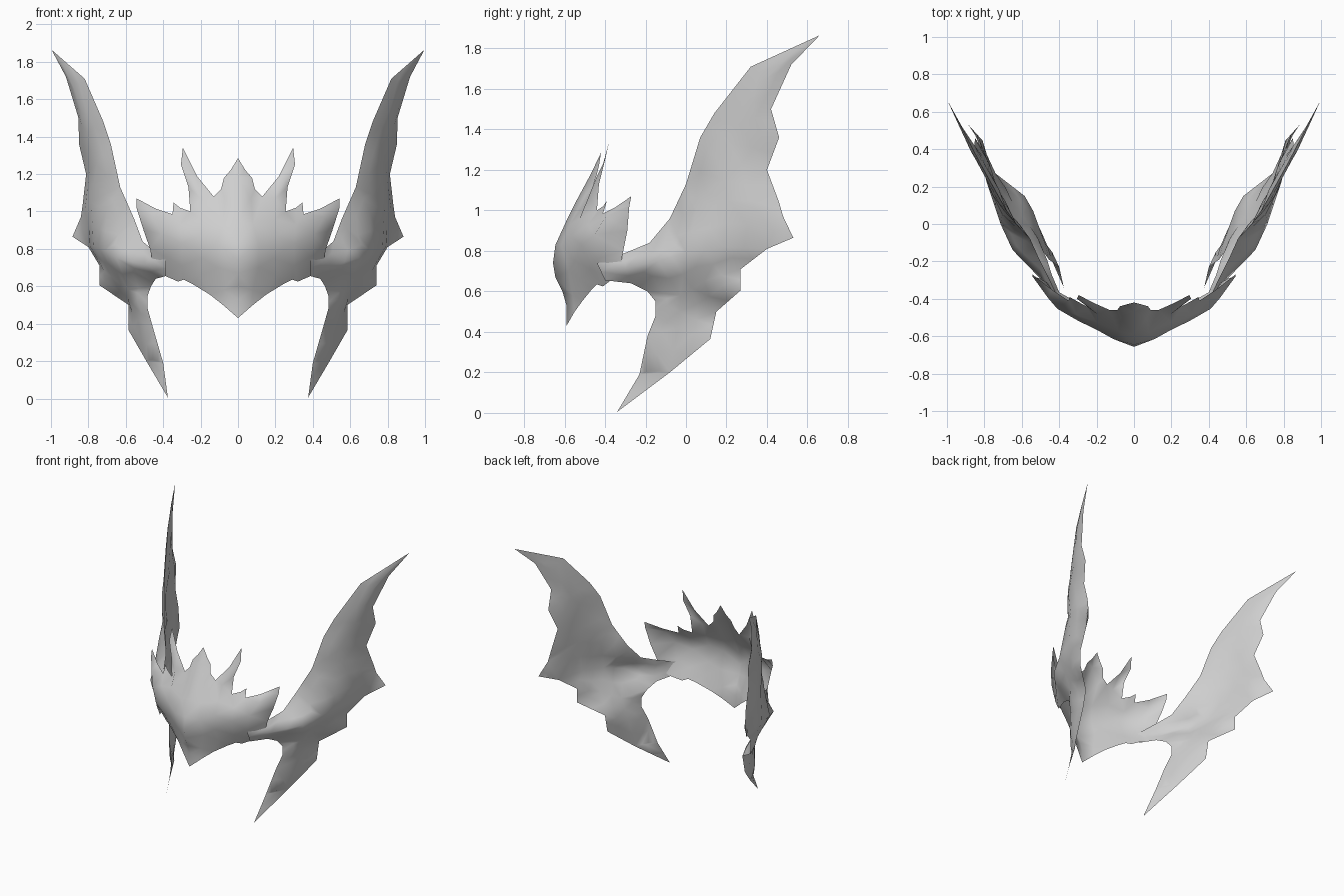
import bpy
import bmesh
from mathutils import Vector
from mathutils.geometry import delaunay_2d_cdt, intersect_point_line

if "Cube" in bpy.data.objects:
    bpy.data.objects.remove(bpy.data.objects["Cube"])

grey = bpy.data.materials.new("plain grey")
grey.diffuse_color = (0.62, 0.62, 0.62, 1)
grey.use_nodes = True
grey.node_tree.nodes["Principled BSDF"].inputs["Base Color"].default_value = grey.diffuse_color


def rim_distance(p, outline):
    """Shortest distance from p to the closed outline."""
    best = 9.0
    for a, b in zip(outline, outline[1:] + outline[:1]):
        q, t = intersect_point_line(p, a, b)
        q = a if t < 0 else b if t > 1 else q
        best = min(best, (p - q).length)
    return best


def sheet(name, outline, inner, axes, puff=None):
    """Triangulated sheet inside an outline, shaped by inner points, mirrored in x.
    With puff, it becomes a front and a back layer that bulge apart from the rim."""
    pts = [Vector(p) for p in outline + inner]
    flat = [Vector((p[axes[0]], p[axes[1]])) for p in pts]
    _, _, faces, origin, _, _ = delaunay_2d_cdt(
        flat, [], [list(range(len(outline)))], 1, 1e-5)
    mesh = bpy.data.meshes.new(name)
    mesh.from_pydata(pts, [], [[origin[i][0] for i in f] for f in faces])
    if puff:
        bm = bmesh.new()
        bm.from_mesh(mesh)
        bmesh.ops.subdivide_edges(bm, edges=bm.edges[:], cuts=1, use_grid_fill=True)
        rim = pts[:len(outline)]
        push = Vector(puff)
        amount = [0 if v.is_boundary else min(1, rim_distance(v.co, rim) * 12)
                  for v in bm.verts]
        back = bmesh.ops.duplicate(bm, geom=bm.verts[:] + bm.edges[:] + bm.faces[:])
        pairs = back["vert_map"]
        front_verts = [v for v in bm.verts if v not in
                       {g for g in back["geom"] if isinstance(g, bmesh.types.BMVert)}]
        for v, k in zip(front_verts, amount):
            pairs[v].co -= push * k
            v.co += push * k
        bmesh.ops.reverse_faces(
            bm, faces=[g for g in back["geom"] if isinstance(g, bmesh.types.BMFace)])
        bm.to_mesh(mesh)
        bm.free()
    mesh.materials.append(grey)
    for p in mesh.polygons:
        p.use_smooth = True
    ob = bpy.data.objects.new(name, mesh)
    bpy.context.collection.objects.link(ob)
    mirror = ob.modifiers.new("mirror", 'MIRROR')
    # layers keep separate rims so their edges stay crisp
    mirror.use_mirror_merge = puff is None
    mirror.merge_threshold = 0.0005
    return ob


# Mask: half outline, anticlockwise from the chin
mask_outline = [
    (0, -.59, .43), (.08, -.55, .50), (.15, -.51, .555), (.24, -.465, .61),
    (.29, -.44, .635), (.32, -.41, .625), (.40, -.365, .66), (.455, -.325, .72),
    (.47, -.31, .80), (.505, -.29, .90), (.543, -.28, 1.02), (.543, -.27, 1.07),
    (.44, -.35, 1.015), (.35, -.41, .985), (.345, -.39, 1.048), (.31, -.41, 1.02),
    (.255, -.44, 1.00), (.265, -.43, 1.13), (.305, -.40, 1.25), (.295, -.38, 1.34),
    (.22, -.42, 1.19), (.13, -.46, 1.08), (.09, -.46, 1.12), (.075, -.44, 1.18),
    (.04, -.43, 1.22), (0, -.42, 1.285), (0, -.47, 1.18), (0, -.54, 1.05),
    (0, -.59, .95), (0, -.645, .83), (0, -.657, .74), (0, -.645, .67),
    (0, -.61, .60), (0, -.59, .53)]
mask_inner = [
    (.08, -.56, .58), (.11, -.58, .70), (.11, -.615, .83), (.08, -.575, .93),
    (.07, -.50, 1.07), (.20, -.52, .66), (.19, -.55, .75), (.20, -.565, .87),
    (.20, -.525, .96), (.20, -.48, 1.07), (.30, -.47, .71), (.30, -.517, .83),
    (.31, -.485, .93), (.39, -.44, .76), (.41, -.453, .88), (.46, -.395, .97),
    (.25, -.44, 1.17)]
sheet("mask", mask_outline, mask_inner, (0, 2))

# Wing: outline anticlockwise as seen from outside, starting at the lower tip
wing_outline = [
    (.375, -.34, .005), (.49, -.08, .20), (.585, .12, .365), (.585, .15, .50),
    (.74, .27, .605), (.74, .27, .71), (.80, .40, .81), (.885, .53, .865),
    (.84, .48, .97), (.83, .46, 1.04), (.812, .40, 1.20), (.85, .46, 1.36),
    (.853, .42, 1.50), (.92, .52, 1.72), (.997, .66, 1.865), (.82, .32, 1.71),
    (.72, .14, 1.48), (.68, .07, 1.36), (.63, 0, 1.13), (.555, -.08, .96),
    (.51, -.18, .84), (.45, -.30, .79), (.385, -.44, .74), (.385, -.40, .655),
    (.44, -.27, .64), (.465, -.19, .60), (.483, -.15, .55), (.483, -.15, .48),
    (.455, -.19, .38), (.40, -.23, .19)]
wing_inner = [
    (.48, -.29, .715), (.635, -.13, .75), (.70, .01, .79), (.76, .19, .82),
    (.69, .06, 1.0), (.77, .22, 1.05), (.74, .16, 1.25), (.79, .28, 1.42),
    (.86, .40, 1.65), (.93, .525, 1.775), (.57, -.02, .58), (.66, .10, .65),
    (.52, -.03, .42), (.445, -.17, .21), (.59, -.09, .86)]
sheet("wings", wing_outline, wing_inner, (1, 2), puff=(.014, -.009, 0))
